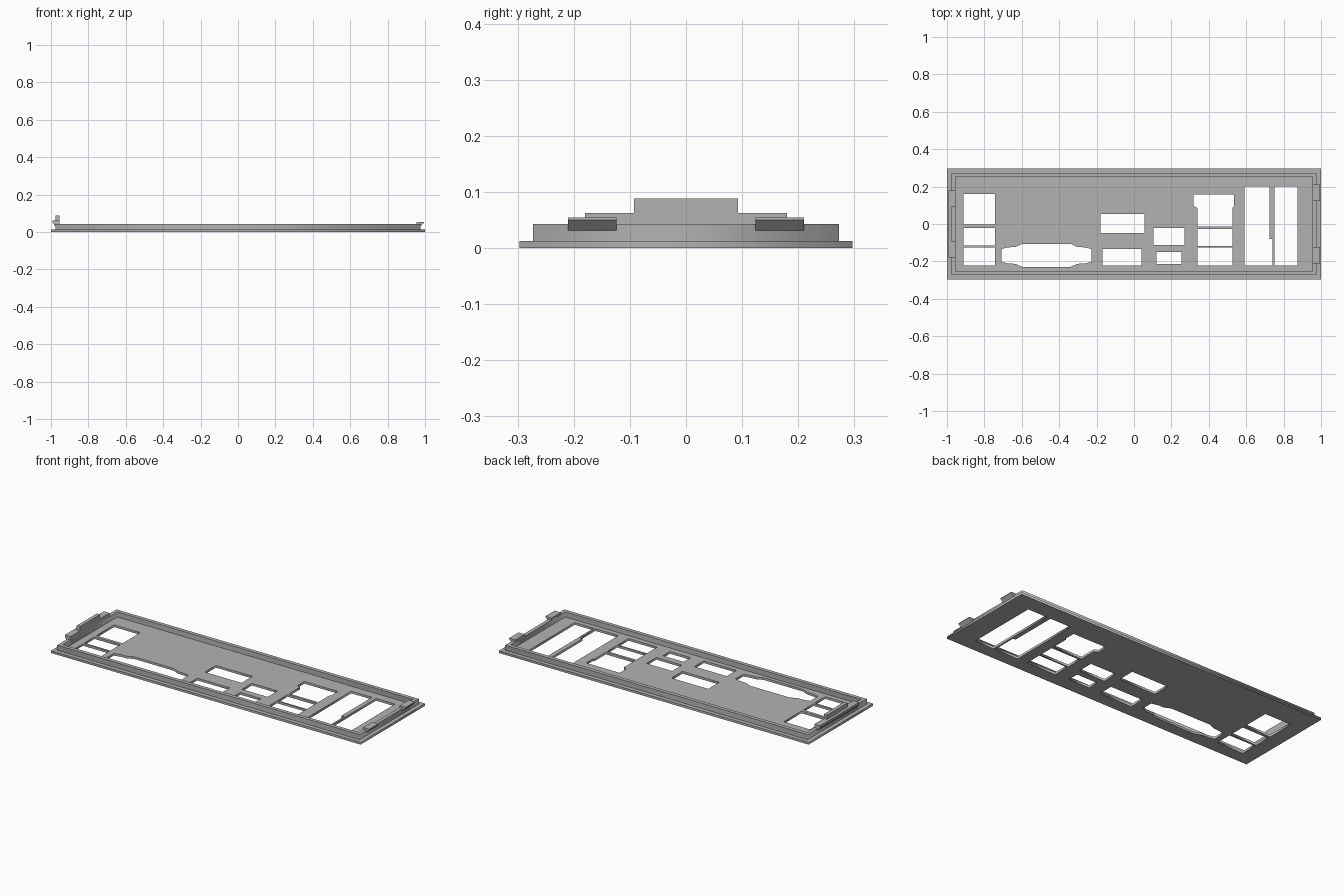
import bpy
import bmesh

cube = bpy.data.objects.get("Cube")
if cube:
    bpy.data.objects.remove(cube, do_unlink=True)

steel = bpy.data.materials.new("brushed_grey")
steel.use_nodes = True
GREY = (0.45, 0.45, 0.45, 1)
steel.diffuse_color = GREY
steel.node_tree.nodes["Principled BSDF"].inputs["Base Color"].default_value = GREY


def rect(x0, x1, y0, y1):
    return [(x0, y0), (x1, y0), (x1, y1), (x0, y1)]


def sheet(name, loops, z0, z1):
    """Flat sheet from an outline and its holes, with thickness z0..z1."""
    curve = bpy.data.curves.new(name, 'CURVE')
    curve.dimensions = '2D'
    curve.fill_mode = 'BOTH'
    curve.extrude = (z1 - z0) / 2
    for loop in loops:
        spline = curve.splines.new('POLY')
        spline.points.add(len(loop) - 1)
        for point, (x, y) in zip(spline.points, loop):
            point.co = (x, y, 0, 1)
        spline.use_cyclic_u = True
    obj = bpy.data.objects.new(name, curve)
    bpy.context.collection.objects.link(obj)
    obj.location.z = (z0 + z1) / 2
    curve.materials.append(steel)
    bpy.ops.object.select_all(action='DESELECT')
    obj.select_set(True)
    bpy.context.view_layer.objects.active = obj
    bpy.ops.object.convert(target='MESH')


def bar(name, profile, y0, y1):
    """Extrude an x-z profile along y."""
    bm = bmesh.new()
    face = bm.faces.new([bm.verts.new((x, y0, z)) for x, z in profile])
    ext = bmesh.ops.extrude_face_region(bm, geom=[face])
    moved = [v for v in ext["geom"] if isinstance(v, bmesh.types.BMVert)]
    bmesh.ops.translate(bm, verts=moved, vec=(0, y1 - y0, 0))
    bmesh.ops.recalc_face_normals(bm, faces=bm.faces)
    mesh = bpy.data.meshes.new(name)
    bm.to_mesh(mesh)
    bm.free()
    mesh.materials.append(steel)
    bpy.context.collection.objects.link(bpy.data.objects.new(name, mesh))


# Port openings
LOW = -0.222
holes = []
for y0, y1 in ((-0.003, 0.16), (-0.115, -0.021), (LOW, -0.126)):
    holes.append(rect(-0.912, -0.743, y0, y1))
for y0, y1 in ((-0.118, -0.027), (LOW, -0.126)):
    holes.append(rect(0.34, 0.527, y0, y1))
holes += [
    rect(-0.18, 0.056, -0.048, 0.053),
    rect(-0.169, 0.04, LOW, -0.134),
    rect(0.104, 0.27, -0.112, -0.021),
    rect(0.12, 0.254, -0.214, -0.15),
    rect(0.751, 0.874, LOW, 0.2),
    # stepped openings
    [(0.34, -0.013), (0.527, -0.013), (0.527, 0.088), (0.535, 0.096),
     (0.535, 0.157), (0.318, 0.157), (0.318, 0.096), (0.34, 0.085)],
    [(0.591, LOW), (0.741, LOW), (0.741, -0.08), (0.725, -0.08),
     (0.725, 0.2), (0.591, 0.2)],
]

# Wide connector opening, mirrored about its own centre
cx, cy = -0.468, -0.168
quarter = [(0.241, 0.034), (0.208, 0.043), (0.165, 0.045), (0.128, 0.062)]
half = quarter + [(-x, y) for x, y in reversed(quarter)]
wide = half + [(-x, -y) for x, y in half]
holes.append([(cx + x, cy + y) for x, y in wide])

# Base plate and raised rim
sheet("base_plate", [rect(-1, 1, -0.297, 0.297)] + holes, 0, 0.013)
sheet("raised_rim", [rect(-0.976, 0.976, -0.273, 0.273),
                     rect(-0.955, 0.955, -0.251, 0.251)], 0.013, 0.043)


def clip_profile(side, tip, top):
    """Hooked clip: flat top, short lip and sloped underside."""
    pts = [(0.955, 0.043), (0.955, top), (tip, top),
           (tip, 0.05), (0.976, 0.031), (0.976, 0.043)]
    return [(side * x, z) for x, z in pts]


# Clips on the ends
bar("left_clip_front", clip_profile(1, 0.995, 0.055), -0.21, -0.124)
bar("left_clip_back", clip_profile(1, 0.995, 0.055), 0.124, 0.21)
bar("right_clip", clip_profile(-1, 0.992, 0.063), -0.18, 0.18)
bar("right_finger_tab", [(-0.976, 0.063), (-0.955, 0.063),
                         (-0.955, 0.088), (-0.976, 0.088)], -0.093, 0.093)
